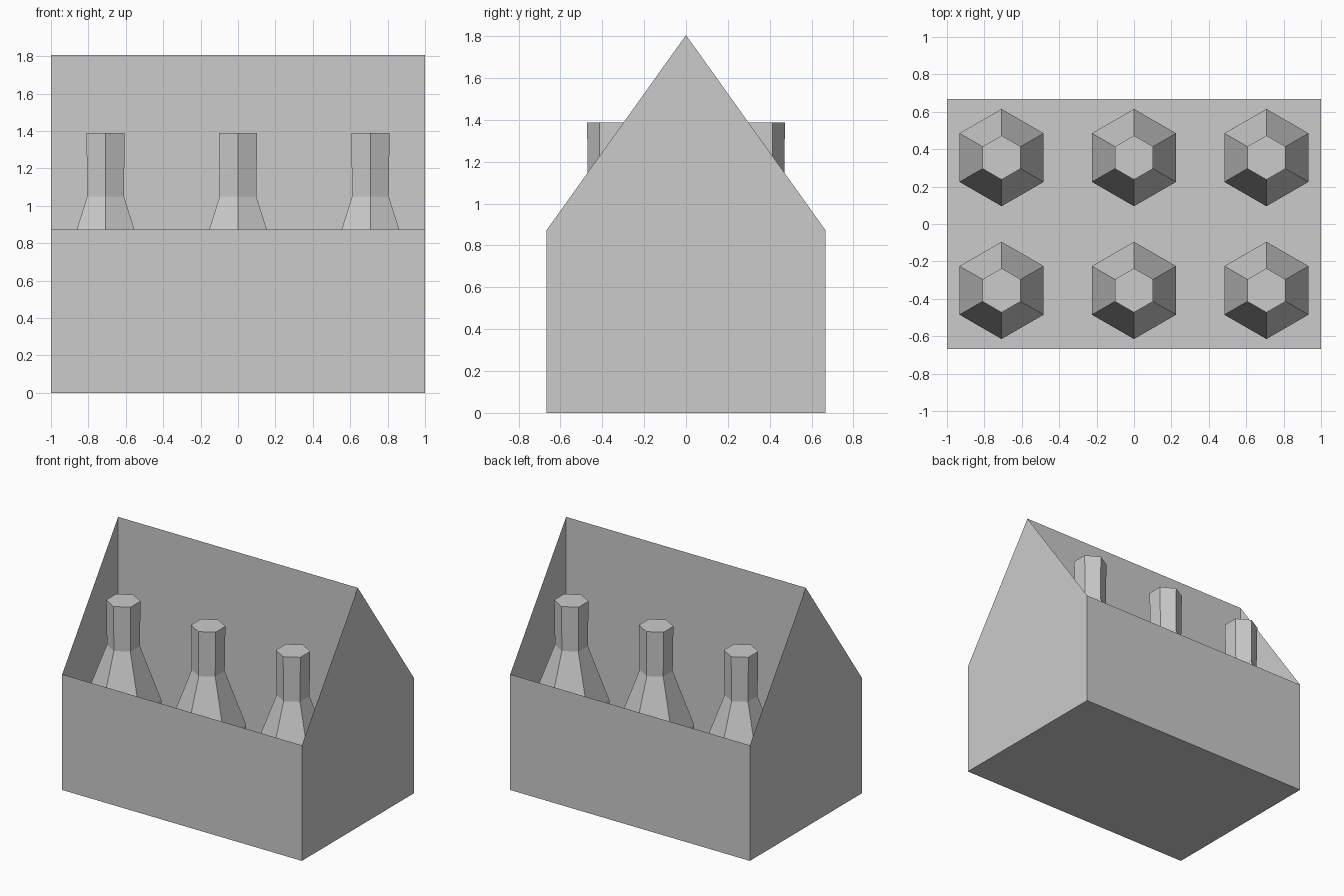
import bpy, bmesh, math

cube = bpy.data.objects.get("Cube")
if cube:
    bpy.data.objects.remove(cube, do_unlink=True)

# One plain grey for everything
GREY = (0.6, 0.6, 0.6, 1)
grey = bpy.data.materials.new("plain_grey")
grey.use_nodes = True
grey.diffuse_color = GREY
grey.node_tree.nodes["Principled BSDF"].inputs["Base Color"].default_value = GREY

HALF_Y, WALL, RIDGE = 0.667, 0.872, 1.805


def make(name, build):
    bm = bmesh.new()
    build(bm)
    mesh = bpy.data.meshes.new(name)
    bm.to_mesh(mesh)
    bm.free()
    mesh.materials.append(grey)
    obj = bpy.data.objects.new(name, mesh)
    bpy.context.collection.objects.link(obj)
    return obj


def sheet(name, points):
    return make(name, lambda bm: bm.faces.new([bm.verts.new(p) for p in points]))


# Carrier: thin card floor, long walls, gable ends and tall centre divider
sheet("carrier_floor", [(-1, -HALF_Y, 0), (-1, HALF_Y, 0), (1, HALF_Y, 0), (1, -HALF_Y, 0)])
for name, y, top in (("front_wall", -HALF_Y, WALL), ("back_wall", HALF_Y, WALL),
                     ("centre_divider", 0, RIDGE)):
    points = [(-1, y, 0), (1, y, 0), (1, y, top), (-1, y, top)]
    sheet(name, points[::-1] if y > 0 else points)

gable = [(-HALF_Y, 0), (HALF_Y, 0), (HALF_Y, WALL), (0, RIDGE), (-HALF_Y, WALL)]
sheet("left_end", [(1, y, z) for y, z in gable])
sheet("right_end", [(-1, y, z) for y, z in gable[::-1]])

# Six-sided bottle outline: (radius, height)
OUTLINE = [(0.26, 0.01), (0.26, 0.65), (0.113, 1.05), (0.118, 1.388)]


def bottle(bm):
    rings = []
    for r, z in OUTLINE:
        angles = [math.radians(30 + 60 * i) for i in range(6)]
        rings.append([bm.verts.new((r * math.cos(a), r * math.sin(a), z)) for a in angles])
    for low, high in zip(rings, rings[1:]):
        for i in range(6):
            j = (i + 1) % 6
            bm.faces.new((low[i], low[j], high[j], high[i]))
    bm.faces.new(rings[0][::-1])
    bm.faces.new(rings[-1])


# Two rows of three bottles
for row, y in (("front", -0.355), ("back", 0.355)):
    for place, x in (("right", -0.708), ("middle", 0), ("left", 0.708)):
        make(f"{row}_{place}_bottle", bottle).location = (x, y, 0)
